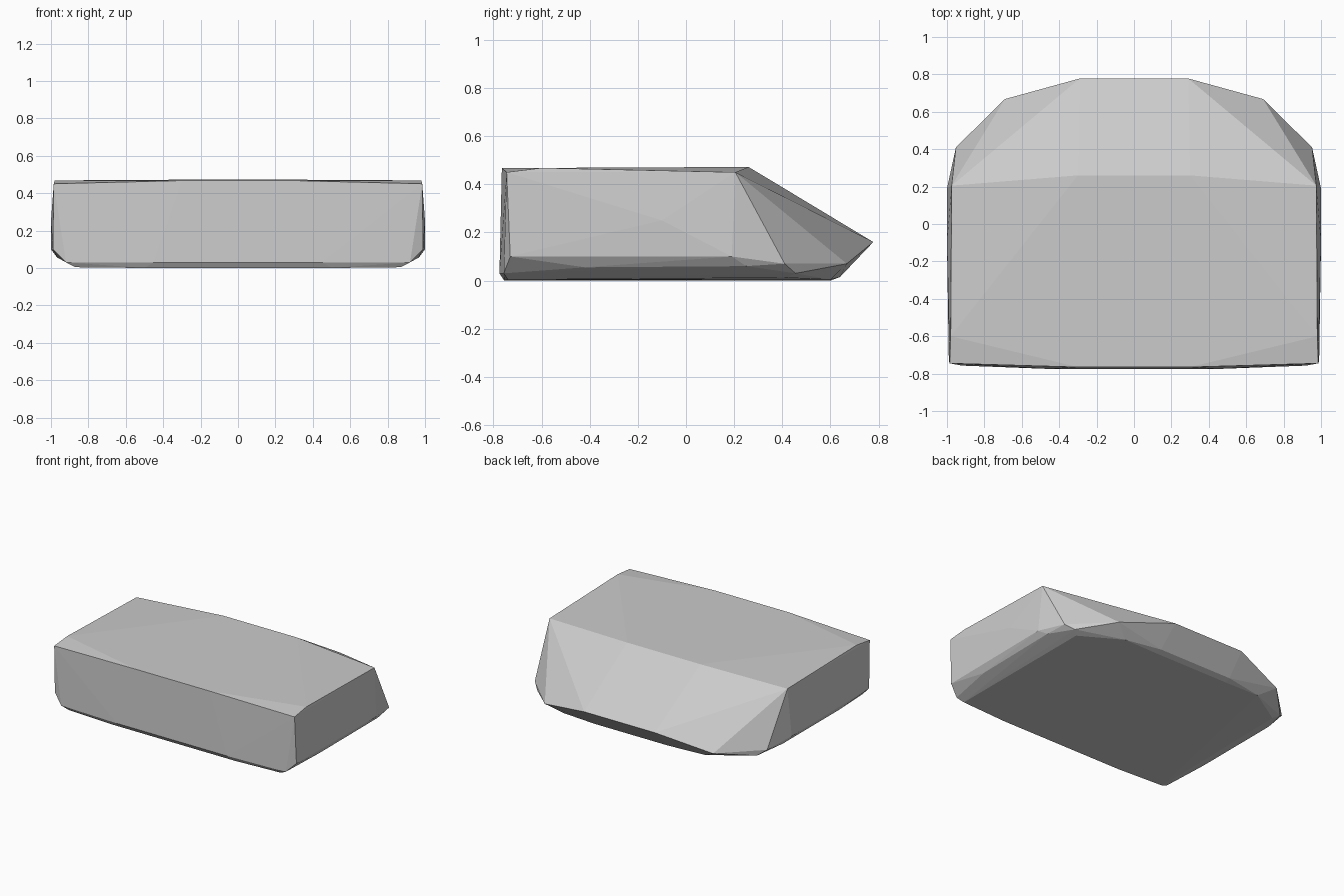
import bpy
import bmesh

cube = bpy.data.objects.get("Cube")
if cube:
    bpy.data.objects.remove(cube, do_unlink=True)

# One flat grey for the whole block
grey = bpy.data.materials.new("light grey")
grey.use_nodes = True
colour = (0.6, 0.6, 0.6, 1)
grey.diffuse_color = colour
grey.node_tree.nodes["Principled BSDF"].inputs["Base Color"].default_value = colour

# Corner points of one half, mirrored in x
top_rim = [(.985, -.745, .45), (.98, -.6, .468), (.3, -.765, .467),
           (.975, .205, .45), (.3, .26, .472)]
nose = [(.29, .778, .16), (.69, .668, .07), (.952, .41, .07), (.9, .455, .03)]
side = [(.99, -.73, .1), (1, .19, .1), (1, -.1, .25), (.965, -.42, .055), (.97, .25, .06)]
front_foot = [(.92, -.757, .03), (.45, -.775, .03)]
base = [(.87, -.74, .004), (.5, -.755, 0), (.86, .42, .012), (.58, .6, .004),
        (.3, .64, .015), (.3, .6, 0)]

# Hull around both halves
bm = bmesh.new()
for x, y, z in top_rim + nose + side + front_foot + base:
    for sign in (1, -1):
        bm.verts.new((sign * x, y, z))
hull = bmesh.ops.convex_hull(bm, input=bm.verts[:])
loose = {v for v in hull["geom_interior"] if isinstance(v, bmesh.types.BMVert)}
bmesh.ops.delete(bm, geom=list(loose), context="VERTS")
bmesh.ops.recalc_face_normals(bm, faces=bm.faces[:])

mesh = bpy.data.meshes.new("faceted_block")
bm.to_mesh(mesh)
bm.free()
mesh.materials.append(grey)
block = bpy.data.objects.new("faceted_block", mesh)
bpy.context.collection.objects.link(block)
